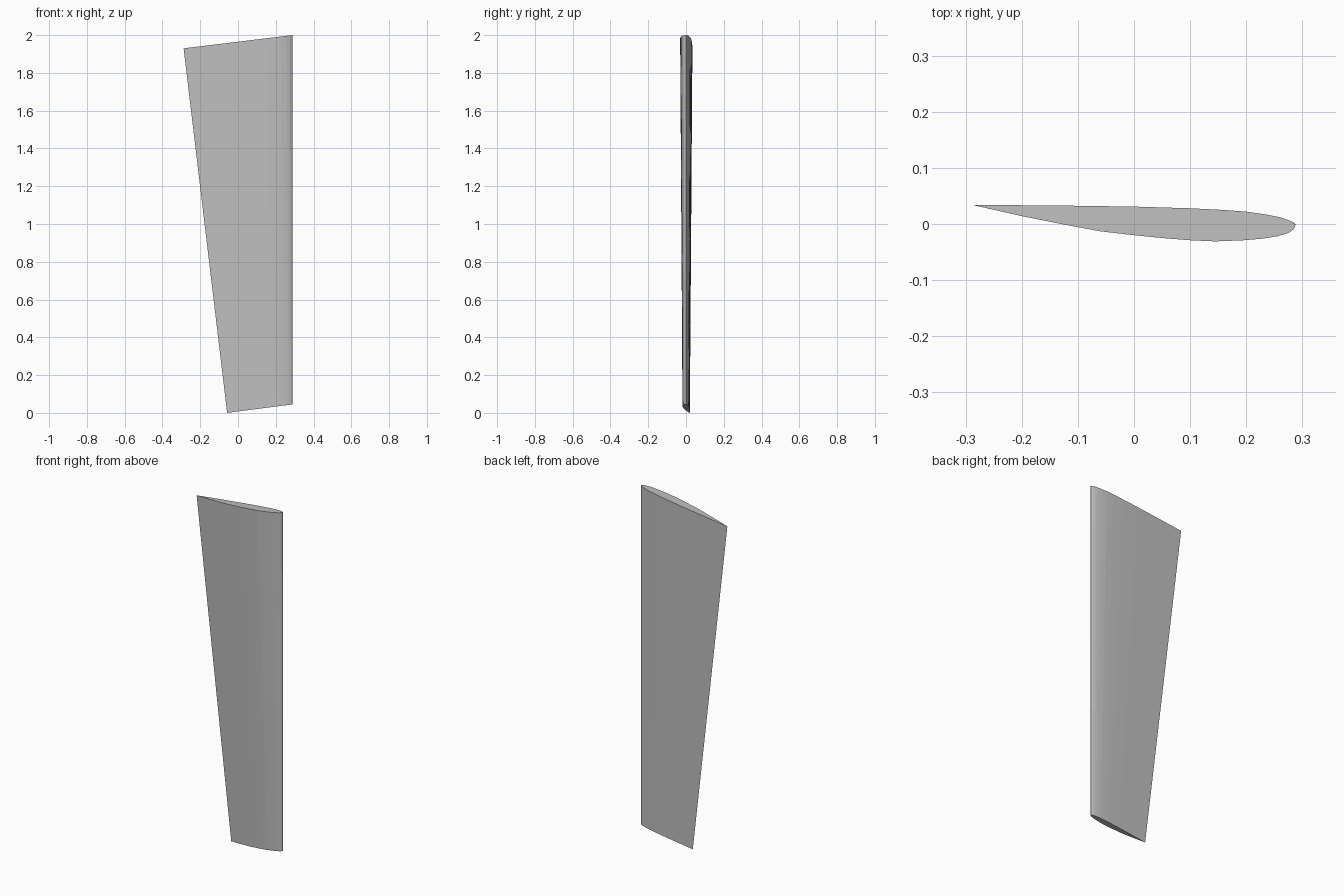
import bpy
import bmesh

cube = bpy.data.objects.get("Cube")
if cube:
    bpy.data.objects.remove(cube, do_unlink=True)

grey = bpy.data.materials.new("plain grey")
grey.use_nodes = True
colour = (0.52, 0.52, 0.52, 1)
grey.diffuse_color = colour
grey.node_tree.nodes["Principled BSDF"].inputs["Base Color"].default_value = colour

# Airfoil section at the wide end: trailing edge, flat side, nose, curved side
LEAD = 0.288
SECTION = [
    (-0.288, 0.034), (-0.14, 0.033), (0, 0.031), (0.1, 0.028), (0.16, 0.025),
    (0.2, 0.022), (0.235, 0.017), (0.26, 0.012), (0.278, 0.006), (0.288, -0.001),
    (0.285, -0.009), (0.275, -0.016), (0.255, -0.022), (0.23, -0.026),
    (0.195, -0.029), (0.145, -0.031), (0.1, -0.029), (0.05, -0.025),
    (0, -0.02), (-0.06, -0.013), (-0.13, 0), (-0.2, 0.014),
]


def add_section(bm, scale, z_trail, z_lead):
    """Section shrunk towards the leading edge and sloped along its chord."""
    ring = []
    for x, y in SECTION:
        t = (x + LEAD) / (2 * LEAD)
        z = z_trail + (z_lead - z_trail) * t
        ring.append(bm.verts.new((LEAD + (x - LEAD) * scale, y * scale, z)))
    return ring


# Tapered blade with sloped end caps
bm = bmesh.new()
low = add_section(bm, 0.6, 0, 0.045)
high = add_section(bm, 1, 1.93, 2)
for i in range(len(SECTION)):
    j = (i + 1) % len(SECTION)
    bm.faces.new((low[i], low[j], high[j], high[i]))
bm.faces.new(low)
bm.faces.new(high)
bmesh.ops.recalc_face_normals(bm, faces=bm.faces[:])

mesh = bpy.data.meshes.new("blade")
bm.to_mesh(mesh)
bm.free()
mesh.materials.append(grey)
blade = bpy.data.objects.new("blade", mesh)
bpy.context.collection.objects.link(blade)
